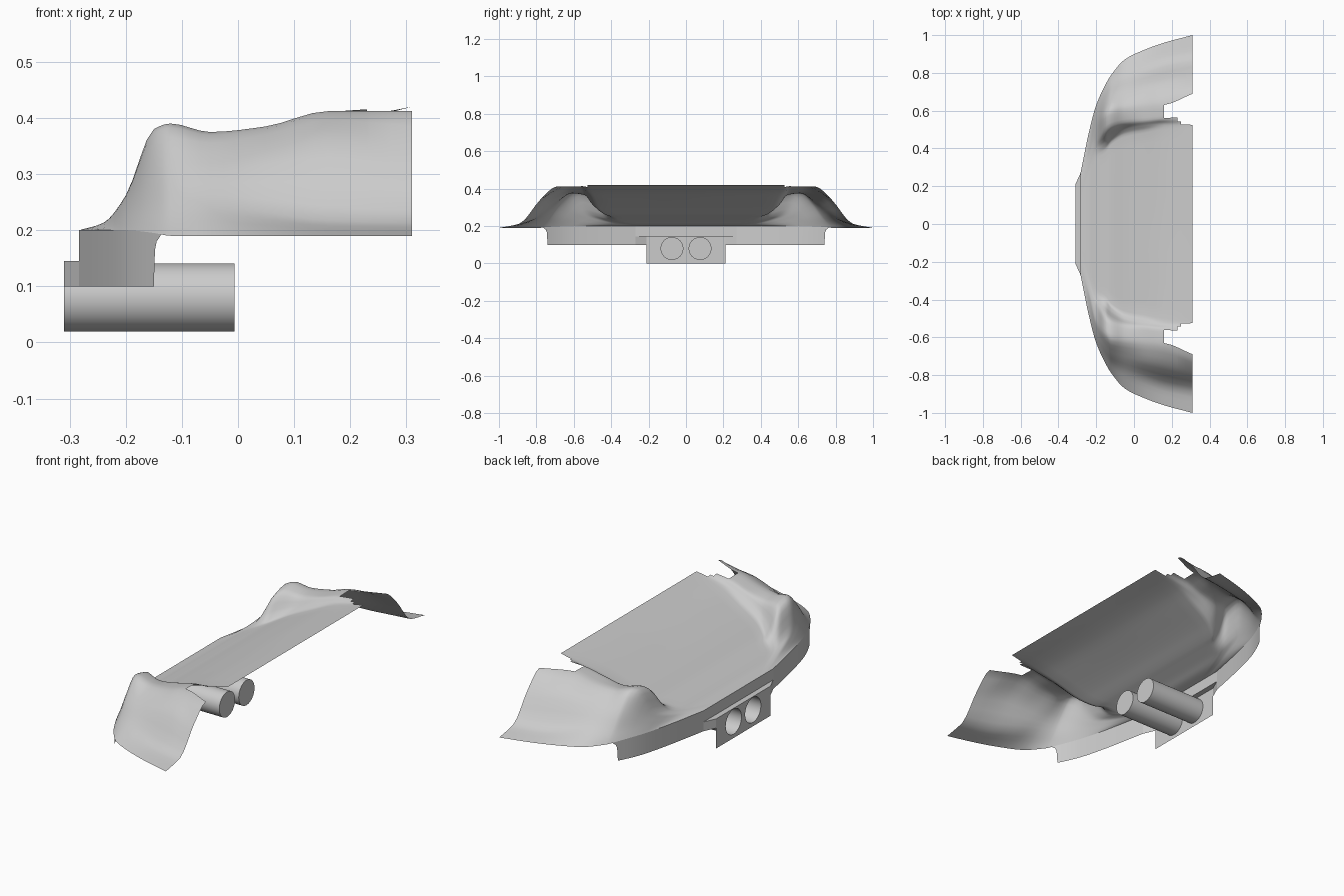
import bpy, bmesh, math

if "Cube" in bpy.data.objects:
    bpy.data.objects.remove(bpy.data.objects["Cube"])

grey = bpy.data.materials.new("light_grey")
grey.use_nodes = True
tone = (0.6, 0.6, 0.6, 1)
grey.diffuse_color = tone
grey.node_tree.nodes["Principled BSDF"].inputs["Base Color"].default_value = tone


def finish(name, bm, mirror=False, angle=40):
    mesh = bpy.data.meshes.new(name)
    bm.to_mesh(mesh)
    bm.free()
    obj = bpy.data.objects.new(name, mesh)
    bpy.context.collection.objects.link(obj)
    mesh.materials.append(grey)
    bpy.ops.object.select_all(action='DESELECT')
    obj.select_set(True)
    bpy.context.view_layer.objects.active = obj
    bpy.ops.object.shade_smooth_by_angle(angle=math.radians(angle))
    if mirror:
        mod = obj.modifiers.new("mirror", 'MIRROR')
        mod.use_axis = (False, True, False)
        mod.merge_threshold = 0.0005
    return obj


def grid(name, rows, keep=None, **options):
    """Surface through rows of points; keep(i, j) decides which faces exist."""
    bm = bmesh.new()
    verts = [[bm.verts.new(p) for p in row] for row in rows]
    for i in range(len(rows) - 1):
        for j in range(len(rows[0]) - 1):
            if keep is None or keep(i, j):
                bm.faces.new((verts[i][j], verts[i + 1][j],
                              verts[i + 1][j + 1], verts[i][j + 1]))
    loose = [v for v in bm.verts if not v.link_faces]
    bmesh.ops.delete(bm, geom=loose, context='VERTS')
    return finish(name, bm, **options)


def spline(ts, vs, t):
    """Smooth interpolation without overshoot."""
    n = len(ts)
    d = [(vs[k + 1] - vs[k]) / (ts[k + 1] - ts[k]) for k in range(n - 1)]

    def slope(k):
        if k == 0 or k == n - 1:
            return d[min(k, n - 2)]
        a, b = d[k - 1], d[k]
        return 2 * a * b / (a + b) if a * b > 0 else 0

    k = max(i for i in range(n - 1) if i == 0 or ts[i] <= t)
    h = ts[k + 1] - ts[k]
    u = (t - ts[k]) / h
    return (vs[k] * (1 + 2 * u) * (1 - u) ** 2 + vs[k + 1] * u * u * (3 - 2 * u)
            + h * u * (1 - u) * (slope(k) * (1 - u) - slope(k + 1) * u))


# Body sections in hundredths: centre, panel edge, groove, crest, crest, wall, crease, rim
stations = [-.283, -.24, -.2, -.15, -.12, -.05, .05, .16, .31]
widths = [
    (0, 10, 14, 18, 20, 22, 24, 27),
    (0, 20, 27, 32, 36, 40, 44, 48),
    (0, 34, 39, 44, 52, 56, 60, 63),
    (0, 38, 43, 50, 58, 65, 70, 74),
    (0, 42, 46, 52, 60, 68, 74, 79),
    (0, 46, 50, 54, 61, 70, 78, 87),
    (0, 48, 52, 55, 62, 72, 82, 92),
    (0, 50, 53, 56, 63, 74, 86, 96),
    (0, 51, 52.5, 57, 69, 78, 89, 100)]
heights = [
    (20, 20, 20, 20, 20, 20, 20, 20),
    (21, 21, 21, 21.2, 21.3, 21, 20.5, 20),
    (22.8, 22.8, 23.2, 24.5, 26.2, 25, 22.5, 20),
    (24.8, 24.8, 27, 36, 38, 31, 24, 19.5),
    (26, 26, 28.5, 37.5, 39, 32, 24, 19),
    (29.5, 29.5, 31.5, 36.5, 37.5, 32, 24.5, 19),
    (33.8, 34, 36, 38.2, 38.5, 34, 23.2, 19),
    (38, 38.5, 39, 41, 41.2, 36, 21.7, 19),
    (42, 42, 42, 42, 41.2, 34, 21.3, 19)]
STEP = 4
columns = range(8)


def body_point(x, t):
    y = [spline(stations, [w[c] for w in widths], x) for c in columns]
    z = [spline(stations, [h[c] for h in heights], x) for c in columns]
    return (x, spline(columns, y, t) / 100, spline(columns, z, t) / 100)


xs = [a + (b - a) * k / STEP for a, b in zip(stations, stations[1:])
      for k in range(STEP)] + [stations[-1]]
xs = sorted(xs + [.23, .25])
ts = [k / STEP for k in range(7 * STEP + 1)]


# Body shell, with a stepped notch between the panel and each side
def outside_notch(i, j):
    x, t = xs[i] + .001, ts[j]
    return not ((x > .16 and 3 <= t < 4) or (x > .23 and 2.5 <= t < 3)
                or (x > .25 and 2 <= t < 3))


grid("body_shell", [[body_point(x, t) for t in ts] for x in xs],
     keep=outside_notch, mirror=True)

# Skirt hanging from the rim, rounded where it ends
rim = [body_point(x, 7) for x in xs if x < -.149]
skirt = [[p, (p[0], p[1], .1)] for p in rim]
for x, z in ((-.148, .165), (-.145, .18), (-.138, .19)):
    p = body_point(x, 7)
    skirt.append([p, (x, p[1], min(z, p[2]))])
grid("rear_skirt", skirt, mirror=True)

# Recessed wall, ledge and angled corners of the bumper
BACK, FACE, TOP, HALF = -.283, -.31, .145, .21
grid("bumper_recess", [[(BACK, 0, .2), (BACK, 0, TOP), (FACE, 0, TOP)],
                       [(BACK, HALF, .2), (BACK, HALF, TOP), (FACE, HALF, TOP)],
                       [(BACK, .27, .2), (BACK, .27, TOP), (BACK, .27, TOP)]],
     mirror=True)
grid("bumper_corner", [[(FACE, HALF, TOP), (FACE, HALF, .1)],
                       [(BACK, .27, TOP), (BACK, .27, .1)]], mirror=True)

# Bumper plate with two round openings
PIPE_Y, PIPE_Z, RADIUS, SIDES = .075, .08, .061, 40


def ring(x, y):
    angles = [math.tau * k / SIDES for k in range(SIDES)]
    return [(x, y + RADIUS * math.cos(a), PIPE_Z + RADIUS * math.sin(a)) for a in angles]


bm = bmesh.new()
outline = [(FACE, -HALF, 0), (FACE, HALF, 0), (FACE, HALF, TOP), (FACE, -HALF, TOP)]
for loop in (outline, ring(FACE, PIPE_Y), ring(FACE, -PIPE_Y)):
    verts = [bm.verts.new(p) for p in loop]
    for a, b in zip(verts, verts[1:] + verts[:1]):
        bm.edges.new((a, b))
bmesh.ops.triangle_fill(bm, edges=bm.edges[:], use_beauty=True)
finish("bumper_plate", bm)

# Exhaust pipes, open at the plate and closed at the inner end
for side, y in (("left", PIPE_Y), ("right", -PIPE_Y)):
    bm = bmesh.new()
    outer = [bm.verts.new(p) for p in ring(FACE, y)]
    inner = [bm.verts.new(p) for p in ring(-.006, y)]
    for k in range(SIDES):
        n = (k + 1) % SIDES
        bm.faces.new((outer[k], outer[n], inner[n], inner[k]))
    bm.faces.new(inner)
    finish("exhaust_pipe_" + side, bm)
